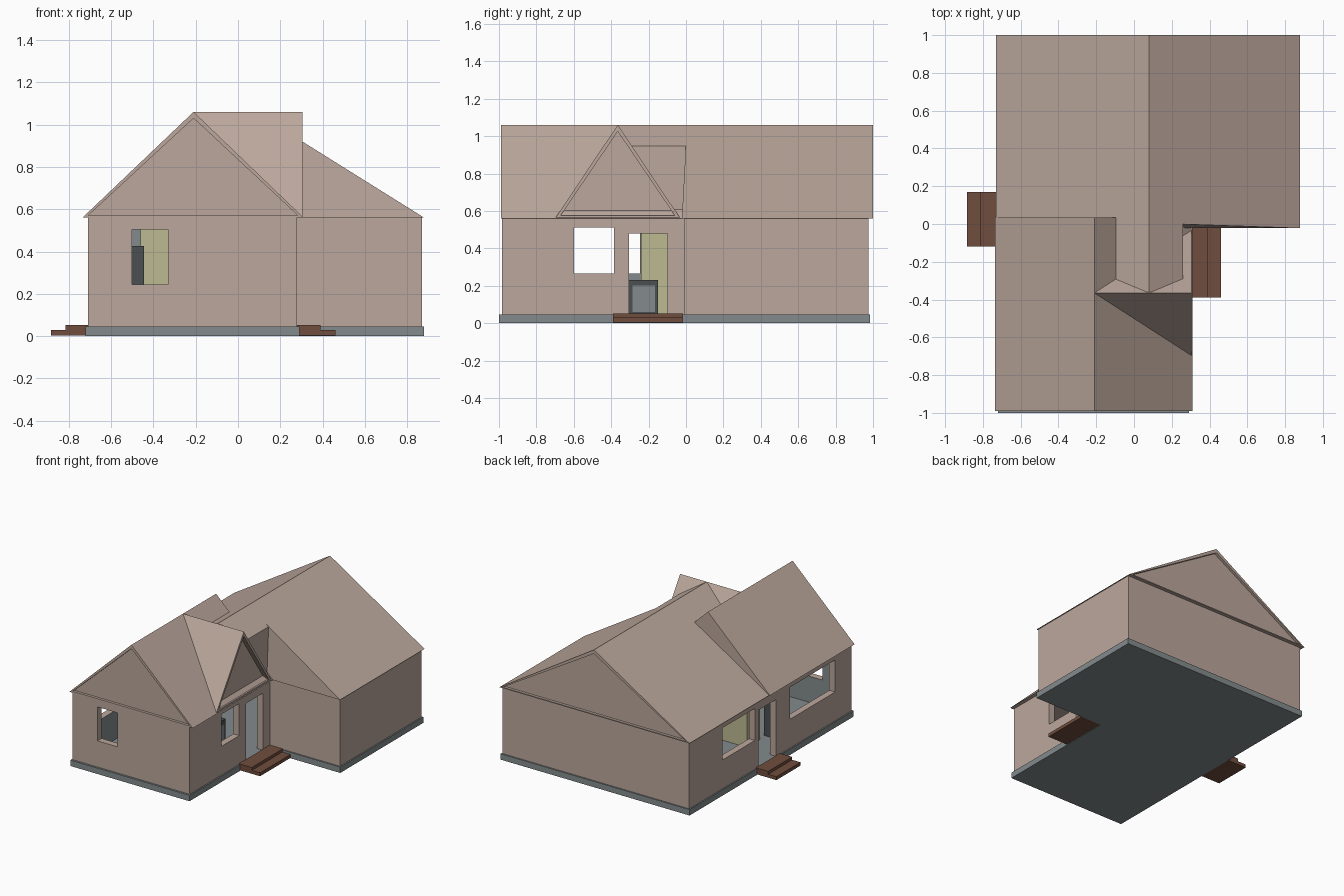
import bpy, bmesh
from mathutils import Vector

if "Cube" in bpy.data.objects:
    bpy.data.objects.remove(bpy.data.objects["Cube"])


def material(name, rgb):
    m = bpy.data.materials.new(name)
    m.use_nodes = True
    m.diffuse_color = (*rgb, 1)
    m.node_tree.nodes["Principled BSDF"].inputs["Base Color"].default_value = (*rgb, 1)
    return m


CLAY = material("warm_beige", (0.50, 0.39, 0.335))
STONE = material("foundation_grey", (0.23, 0.26, 0.27))
WOOD = material("step_brown", (0.16, 0.075, 0.048))
OLIVE = material("pale_olive", (0.51, 0.49, 0.29))
DARK = material("charcoal", (0.07, 0.08, 0.082))


def prism(name, outline, axis, lo, hi, mat):
    """Extrude a 2D outline along an axis: x takes (y, z), y takes (x, z), z takes (x, y)."""
    def point(p, d):
        co = list(p)
        co.insert("xyz".index(axis), d)
        return Vector(co)
    bm = bmesh.new()
    rings = [[bm.verts.new(point(p, d)) for p in outline] for d in (lo, hi)]
    for ring in rings:
        bm.faces.new(ring)
    n = len(outline)
    for i in range(n):
        j = (i + 1) % n
        bm.faces.new((rings[0][i], rings[0][j], rings[1][j], rings[1][i]))
    bmesh.ops.recalc_face_normals(bm, faces=bm.faces)
    mesh = bpy.data.meshes.new(name)
    bm.to_mesh(mesh)
    bm.free()
    mesh.materials.append(mat)
    obj = bpy.data.objects.new(name, mesh)
    bpy.context.collection.objects.link(obj)
    return obj


def box(name, x, y, z, mat):
    rect = [(x[0], y[0]), (x[1], y[0]), (x[1], y[1]), (x[0], y[1])]
    return prism(name, rect, "z", z[0], z[1], mat)


def l_shape(left, right, wing, front, step, back):
    return [(left, front), (right, front), (right, step),
            (wing, step), (wing, back), (left, back)]


def cut(obj, cutter):
    mod = obj.modifiers.new("cut", "BOOLEAN")
    mod.operation, mod.solver, mod.object = "DIFFERENCE", "EXACT", cutter
    bpy.context.view_layer.update()
    deps = bpy.context.evaluated_depsgraph_get()
    mesh = bpy.data.meshes.new_from_object(obj.evaluated_get(deps))
    obj.modifiers.clear()
    obj.data = mesh
    bpy.data.objects.remove(cutter)


def recess(obj, direction, width, depth):
    """Sink a framed panel into the gable that faces the given direction."""
    bm = bmesh.new()
    bm.from_mesh(obj.data)
    bm.normal_update()
    faces = [f for f in bm.faces if f.normal.dot(Vector(direction)) > 0.9]
    bmesh.ops.inset_individual(bm, faces=faces, thickness=width)
    moved = bmesh.ops.extrude_face_region(bm, geom=faces)["geom"]
    bmesh.ops.delete(bm, geom=faces, context="FACES_ONLY")
    verts = [v for v in moved if isinstance(v, bmesh.types.BMVert)]
    bmesh.ops.translate(bm, verts=verts, vec=Vector(direction) * -depth)
    bmesh.ops.recalc_face_normals(bm, faces=bm.faces)
    bm.to_mesh(obj.data)
    bm.free()


# Foundation and hollow walls
BASE, EAVE, RIDGE = 0.045, 0.56, 1.06
prism("foundation", l_shape(-0.72, 0.29, 0.88, -1, -0.02, 0.985), "z", 0, BASE, STONE)
walls = prism("walls", l_shape(-0.71, 0.28, 0.87, -0.985, -0.01, 0.975), "z", BASE, EAVE, CLAY)
cut(walls, prism("room_cutter", l_shape(-0.66, 0.23, 0.82, -0.935, 0.04, 0.925),
                 "z", -0.1, 0.8, CLAY))

# Window and door openings
LEFT, RIGHT = (-0.8, -0.6), (0.18, 0.35)
SILL, DOOR = (0.265, 0.51), (0.0, 0.48)
openings = [
    ((-0.5, -0.33), (-1.1, -0.9), (0.245, 0.505)),
    (RIGHT, (-0.6, -0.385), SILL),
    (RIGHT, (-0.305, -0.1), DOOR),
    (LEFT, (-0.79, -0.245), SILL),
    (LEFT, (-0.075, 0.135), DOOR),
    (LEFT, (0.18, 0.575), SILL),
]
for x, y, z in openings:
    cut(walls, box("opening_cutter", x, y, z, CLAY))

# Grey lining on the faces that look into the rooms
walls.data.materials.clear()
for m in (CLAY, STONE):
    walls.data.materials.append(m)
INNER = {0: (-0.66, 0.23, 0.82), 1: (-0.935, 0.04, 0.925)}
for face in walls.data.polygons:
    face.material_index = 0
    for axis, planes in INNER.items():
        if abs(face.normal[axis]) > 0.9:
            if any(abs(face.center[axis] - p) < 0.002 for p in planes):
                face.material_index = 1

# Front roof
front_roof = prism("front_roof", [(-0.735, EAVE), (0.31, EAVE), (-0.21, RIDGE)],
                   "y", -0.99, 0.035, CLAY)
recess(front_roof, (0, -1, 0), 0.03, 0.02)

# Rear roof, with its front edge leaning out at the eaves
rear_roof = prism("rear_roof", [(-0.73, EAVE), (0.88, EAVE), (0.08, RIDGE)],
                  "y", -0.022, 1.0, CLAY)
for v in rear_roof.data.vertices:
    if v.co.z > 1 and v.co.y < 0:
        v.co.y = 0.005
recess(rear_roof, (0, 1, 0), 0.03, 0.02)

# Part of the rear roof that runs on to the dormer
prism("roof_link", [(-0.2, EAVE), (0.26, EAVE), (0.26, 0.947), (0.08, RIDGE), (-0.2, 0.887)],
      "y", -0.36, 0.01, CLAY)

# Side dormer above the door
dormer = prism("dormer_roof", [(-0.7, EAVE), (-0.03, EAVE), (-0.365, RIDGE)],
               "x", -0.21, 0.305, CLAY)
recess(dormer, (1, 0, 0), 0.035, 0.04)

# Two-tread steps at both doors
for name, side, y, reach in (("right_steps", 1, (-0.39, -0.015), (0.28, 0.39, 0.46)),
                             ("left_steps", -1, (-0.12, 0.17), (0.71, 0.815, 0.885))):
    inner, mid, outer = (side * r for r in reach)
    prism(name, [(inner, 0.004), (outer, 0.004), (outer, 0.03), (mid, 0.03),
                 (mid, 0.052), (inner, 0.052)], "y", y[0], y[1], WOOD)

# Things inside the rooms
box("inner_partition", (-0.46, -0.1), (-0.24, -0.08), (BASE, EAVE), OLIVE)
box("tall_cabinet", (-0.6, -0.445), (-0.38, -0.31), (BASE, 0.425), DARK)
box("low_cabinet", (-0.09, 0.0), (-0.305, -0.15), (BASE, 0.23), DARK)
box("cabinet_panel", (0.0, 0.006), (-0.285, -0.165), (0.06, 0.2), STONE)
